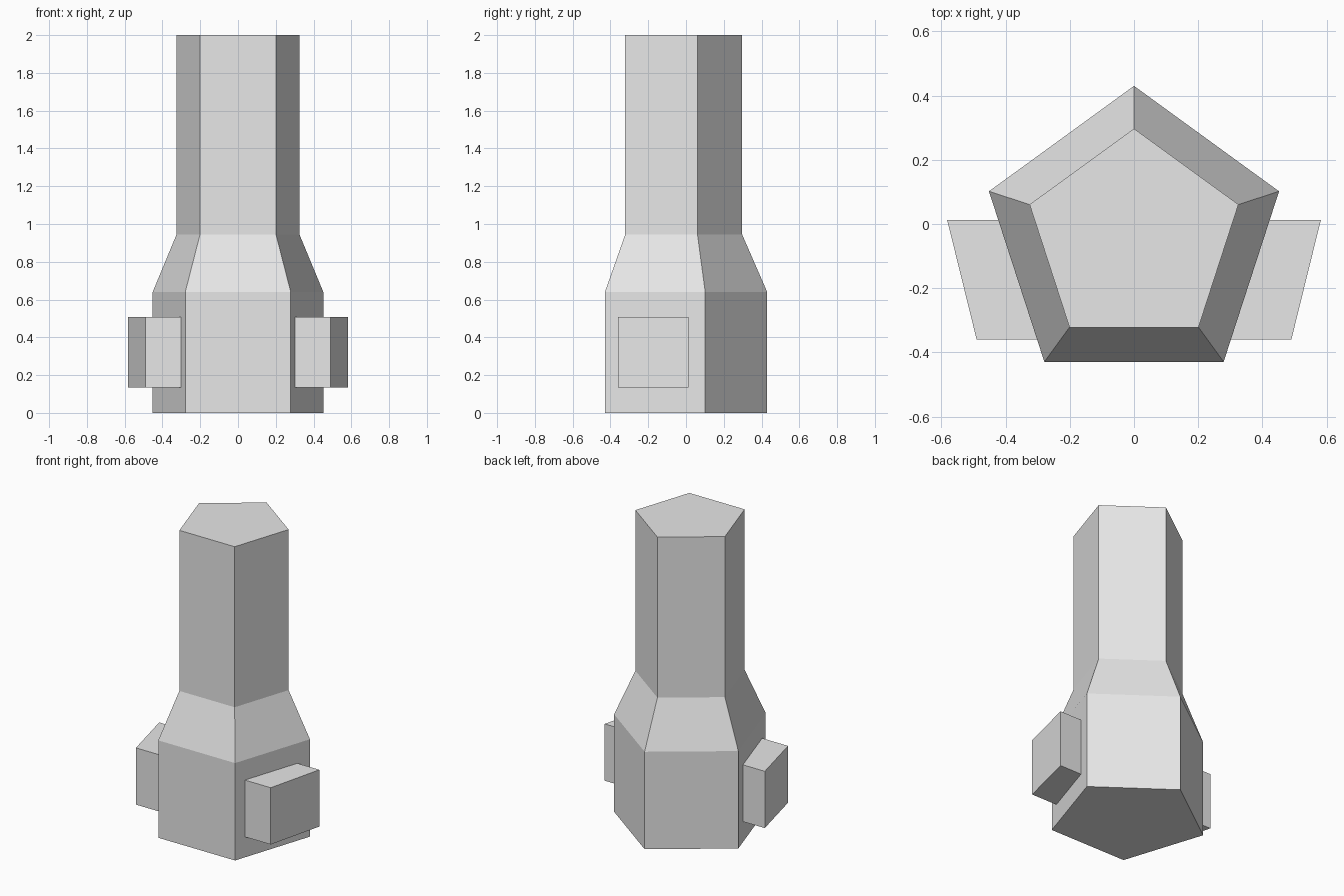
import bpy
import bmesh
from math import cos, sin, pi

cube = bpy.data.objects.get("Cube")
if cube:
    bpy.data.objects.remove(cube, do_unlink=True)

grey = bpy.data.materials.new("light_grey")
grey.use_nodes = True
grey.diffuse_color = (0.8, 0.8, 0.8, 1)
grey.node_tree.nodes["Principled BSDF"].inputs["Base Color"].default_value = grey.diffuse_color


def loft(name, rings):
    """Join equal-sized rings of points into a capped solid."""
    bm = bmesh.new()
    loops = [[bm.verts.new(p) for p in ring] for ring in rings]
    for low, high in zip(loops, loops[1:]):
        for i in range(len(low)):
            j = (i + 1) % len(low)
            bm.faces.new((low[i], low[j], high[j], high[i]))
    bm.faces.new(loops[0][::-1])
    bm.faces.new(loops[-1])
    bmesh.ops.recalc_face_normals(bm, faces=bm.faces)
    mesh = bpy.data.meshes.new(name)
    bm.to_mesh(mesh)
    bm.free()
    mesh.materials.append(grey)
    obj = bpy.data.objects.new(name, mesh)
    bpy.context.collection.objects.link(obj)
    return obj


def pentagon(radius, z, centre_y=-0.045):
    angles = [pi / 2 + i * 2 * pi / 5 for i in range(5)]
    return [(radius * cos(a), centre_y + radius * sin(a), z) for a in angles]


# Five-sided body: wide base, sloping shoulder, narrow column
loft("column_body", [pentagon(0.475, 0), pentagon(0.475, 0.64),
                     pentagon(0.342, 0.945), pentagon(0.342, 2)])

# Slanted block on each side, its inner end sunk into the base
for name, side in (("left_block", 1), ("right_block", -1)):
    outline = [(0.25, -0.36), (0.49, -0.36), (0.582, 0.013), (0.34, 0.013)]
    loft(name, [[(side * x, y, z) for x, y in outline] for z in (0.135, 0.508)])
